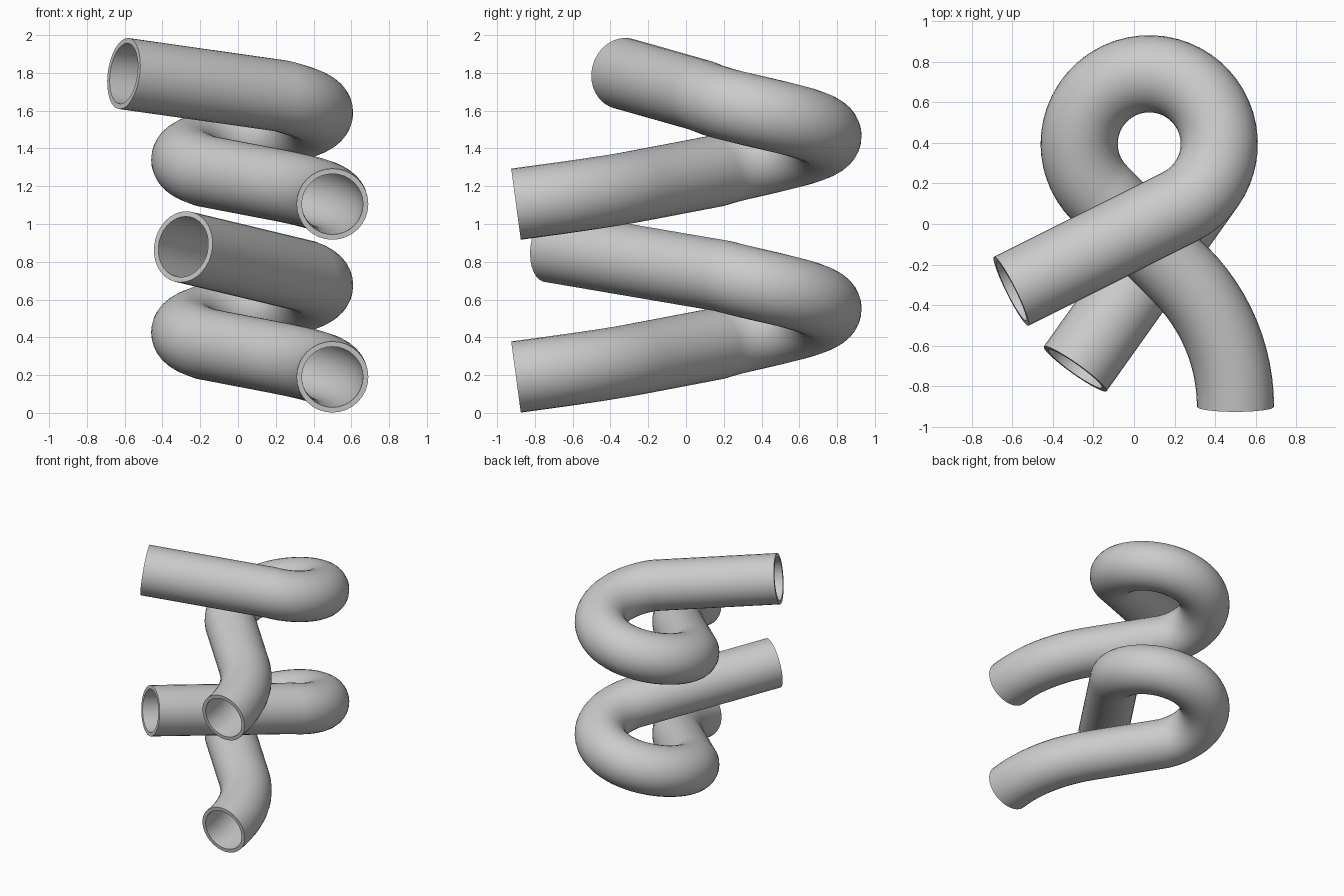
import bpy, bmesh
from math import sin, cos, pi, radians, hypot
from mathutils import Vector

if "Cube" in bpy.data.objects:
    bpy.data.objects.remove(bpy.data.objects["Cube"])

SIDES, R_OUT, R_IN = 32, 0.19, 0.162
LOOP_C, LOOP_R = (0.075, 0.395), 0.345   # tight loop seen from above
BEND_R, START = 0.92, (0.5, -0.9)        # wide bend at the inlet


def centreline(z0, exit_deg, exit_len, exit_slope):
    """Inlet bend, straight, climbing loop, straight outlet."""
    plan = []                            # x, y, slope of the step to this point
    for i in range(13):
        a = radians(45) * i / 12
        plan.append((START[0] - BEND_R * (1 - cos(a)), START[1] + BEND_R * sin(a), 0.135))
    a0, a1, n = radians(225), radians(exit_deg), 40
    for i in range(n + 1):
        a = a0 + (a1 - a0) * i / n
        plan.append((LOOP_C[0] + LOOP_R * cos(a), LOOP_C[1] + LOOP_R * sin(a),
                     0.23 if i else 0.135))
    x, y, _ = plan[-1]
    plan.append((x + sin(a1) * exit_len, y - cos(a1) * exit_len, exit_slope))
    pts, z = [], z0
    for i, (x, y, s) in enumerate(plan):
        if i:
            z += s * hypot(x - plan[i - 1][0], y - plan[i - 1][1])
        pts.append(Vector((x, y, z)))
    # exact end directions, averaged in between
    tans = [Vector((0, 1, 0.135))]
    for i in range(1, len(pts) - 1):
        tans.append((pts[i] - pts[i - 1]).normalized() + (pts[i + 1] - pts[i]).normalized())
    tans.append(pts[-1] - pts[-2])
    return pts, [t.normalized() for t in tans]


def pipe(name, *args):
    pts, tans = centreline(*args)
    bm = bmesh.new()

    def rings(r):
        out = []
        for p, t in zip(pts, tans):
            side = Vector((-t.y, t.x, 0)).normalized()
            up = t.cross(side)
            out.append([bm.verts.new(p + r * (cos(a) * side + sin(a) * up))
                        for a in (2 * pi * k / SIDES for k in range(SIDES))])
        return out

    # outer wall out, inner wall back, closed by the two rims
    loops = rings(R_OUT) + rings(R_IN)[::-1]
    for i in range(len(loops)):
        a, b = loops[i], loops[(i + 1) % len(loops)]
        for k in range(SIDES):
            j = (k + 1) % SIDES
            bm.faces.new((a[k], a[j], b[j], b[k]))
    bmesh.ops.recalc_face_normals(bm, faces=bm.faces)
    mesh = bpy.data.meshes.new(name)
    bm.to_mesh(mesh)
    bm.free()
    ob = bpy.data.objects.new(name, mesh)
    bpy.context.collection.objects.link(ob)
    bpy.ops.object.select_all(action='DESELECT')
    ob.select_set(True)
    bpy.context.view_layer.objects.active = ob
    bpy.ops.object.shade_smooth_by_angle(angle=radians(35))


pipe("lower_pipe", 0.19, -35.4, 1.115, 0.139)
pipe("upper_pipe", 1.105, -63.4, 0.933, 0.127)
